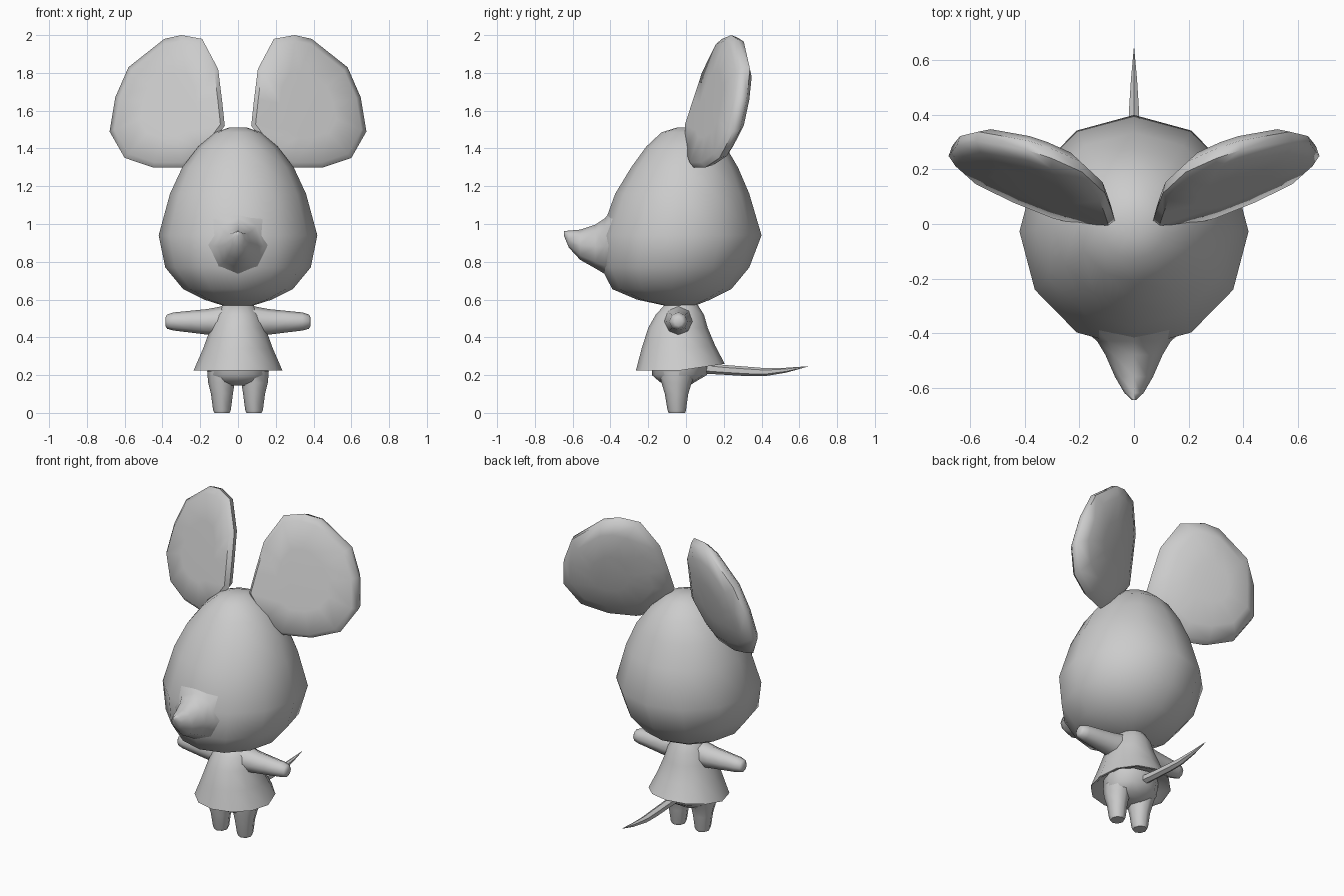
import bpy, bmesh, math
from mathutils import Vector

grey = bpy.data.materials.new("plain_grey")
grey.diffuse_color = (0.6, 0.6, 0.6, 1)


def loft(name, rings, angle=50):
    """Skin a list of equal-length point rings; both ends are capped."""
    bm = bmesh.new()
    loops = [[bm.verts.new(p) for p in ring] for ring in rings]
    n = len(loops[0])
    for a, b in zip(loops, loops[1:]):
        for i in range(n):
            j = (i + 1) % n
            bm.faces.new((a[i], a[j], b[j], b[i]))
    bm.faces.new(loops[0][::-1])
    bm.faces.new(loops[-1])
    bmesh.ops.recalc_face_normals(bm, faces=bm.faces)
    me = bpy.data.meshes.new(name)
    bm.to_mesh(me)
    bm.free()
    me.materials.append(grey)
    ob = bpy.data.objects.new(name, me)
    bpy.context.collection.objects.link(ob)
    bpy.ops.object.select_all(action='DESELECT')
    ob.select_set(True)
    bpy.context.view_layer.objects.active = ob
    bpy.ops.object.shade_smooth_by_angle(angle=math.radians(angle))
    return ob


def circle(n):
    return [(math.sin(2 * math.pi * i / n), math.cos(2 * math.pi * i / n)) for i in range(n)]


def ring_z(z, hw, y0, y1, n=12, x=0.0, tilt=0.0):
    """Horizontal ellipse from y0 to y1; tilt raises it toward the back."""
    yc, hd = (y0 + y1) / 2, (y1 - y0) / 2
    return [(x + hw * s, yc + hd * c, z + tilt * max(c, 0)) for s, c in circle(n)]


def ring_y(y, hw, z0, z1, n=8):
    zc, hh = (z0 + z1) / 2, (z1 - z0) / 2
    return [(hw * s, y, zc + hh * c) for s, c in circle(n)]


# Egg-shaped head: z, half width, front y, back y
loft("head", [ring_z(*r) for r in [
    (0.565, 0.07, -0.10, 0.04), (0.60, 0.18, -0.26, 0.13), (0.655, 0.29, -0.39, 0.24),
    (0.77, 0.385, -0.45, 0.335), (0.94, 0.42, -0.455, 0.40), (1.16, 0.36, -0.375, 0.335),
    (1.30, 0.295, -0.29, 0.275), (1.41, 0.21, -0.21, 0.21), (1.485, 0.12, -0.13, 0.12),
    (1.51, 0.05, -0.05, 0.05)]], 60)

# Pointed, upturned muzzle
loft("muzzle", [ring_y(*r) for r in [
    (-0.34, 0.24, 0.68, 1.14), (-0.43, 0.135, 0.735, 1.03), (-0.48, 0.105, 0.765, 0.997),
    (-0.56, 0.07, 0.81, 0.97), (-0.62, 0.035, 0.875, 0.965), (-0.645, 0.008, 0.935, 0.962)]], 60)

# Big ears: outline in x and z on a plane that leans back and outward
OUTLINE = [(0.07, 1.52), (0.085, 1.66), (0.105, 1.82), (0.19, 1.98), (0.30, 2.0), (0.39, 1.98),
           (0.58, 1.83), (0.65, 1.67), (0.68, 1.49), (0.60, 1.35), (0.45, 1.30), (0.29, 1.30),
           (0.18, 1.37)]
CENTRE = (0.36, 1.62)


def ear_ring(scale, push):
    ring = []
    for px, pz in OUTLINE:
        x = CENTRE[0] + (px - CENTRE[0]) * scale
        z = CENTRE[1] + (pz - CENTRE[1]) * scale
        ring.append(Vector((x, -0.46 + 0.40 * x + 0.28 * z + push, z)))
    return ring


for side, label in ((1, "left_ear"), (-1, "right_ear")):
    rings = [ear_ring(*r) for r in [(0.5, -0.015), (0.92, -0.01), (1.0, 0.02),
                                    (0.96, 0.06), (0.75, 0.10), (0.35, 0.12)]]
    loft(label, [[(p.x * side, p.y, p.z) for p in r] for r in rings], 60)

# Flared dress with a hollow hem
loft("dress", [ring_z(*r, 12, 0, t) for r, t in [
    ((0.27, 0.17, -0.19, 0.13), 0.02), ((0.225, 0.222, -0.25, 0.19), 0.035),
    ((0.225, 0.235, -0.265, 0.205), 0.035), ((0.34, 0.185, -0.235, 0.155), 0.015),
    ((0.45, 0.145, -0.20, 0.115), 0), ((0.52, 0.12, -0.16, 0.095), 0),
    ((0.575, 0.08, -0.11, 0.06), 0)]])

# Hips under the dress
loft("hips", [ring_z(*r) for r in [
    (0.145, 0.07, -0.10, 0.02), (0.165, 0.13, -0.14, 0.05), (0.20, 0.16, -0.18, 0.11),
    (0.28, 0.165, -0.18, 0.125)]], 60)

for side, label in ((1, "left"), (-1, "right")):
    # Short tapered leg
    loft(label + "_leg", [ring_z(z, hw, y0, y1, 8, side * x) for z, hw, y0, y1, x in [
        (0.0, 0.040, -0.092, -0.005, 0.085), (0.015, 0.047, -0.098, 0.0, 0.085),
        (0.10, 0.058, -0.112, 0.012, 0.085), (0.16, 0.070, -0.13, 0.03, 0.088),
        (0.22, 0.075, -0.14, 0.06, 0.088)]])
    # Arm reaching straight out: x, centre z, radius
    loft(label + "_arm", [[(side * x, -0.04 + r * s, zc + r * c) for s, c in circle(8)]
                          for x, zc, r in [(0.06, 0.487, 0.082), (0.16, 0.482, 0.068),
                                           (0.25, 0.483, 0.058), (0.34, 0.484, 0.048),
                                           (0.375, 0.483, 0.038), (0.385, 0.482, 0.022)]])

# Thin tail tapering to a point
loft("tail", [ring_y(y, r, z - r, z + r, 6) for y, z, r in [
    (0.06, 0.24, 0.03), (0.20, 0.228, 0.026), (0.32, 0.220, 0.025), (0.42, 0.216, 0.021),
    (0.53, 0.226, 0.013), (0.645, 0.246, 0.001)]])
